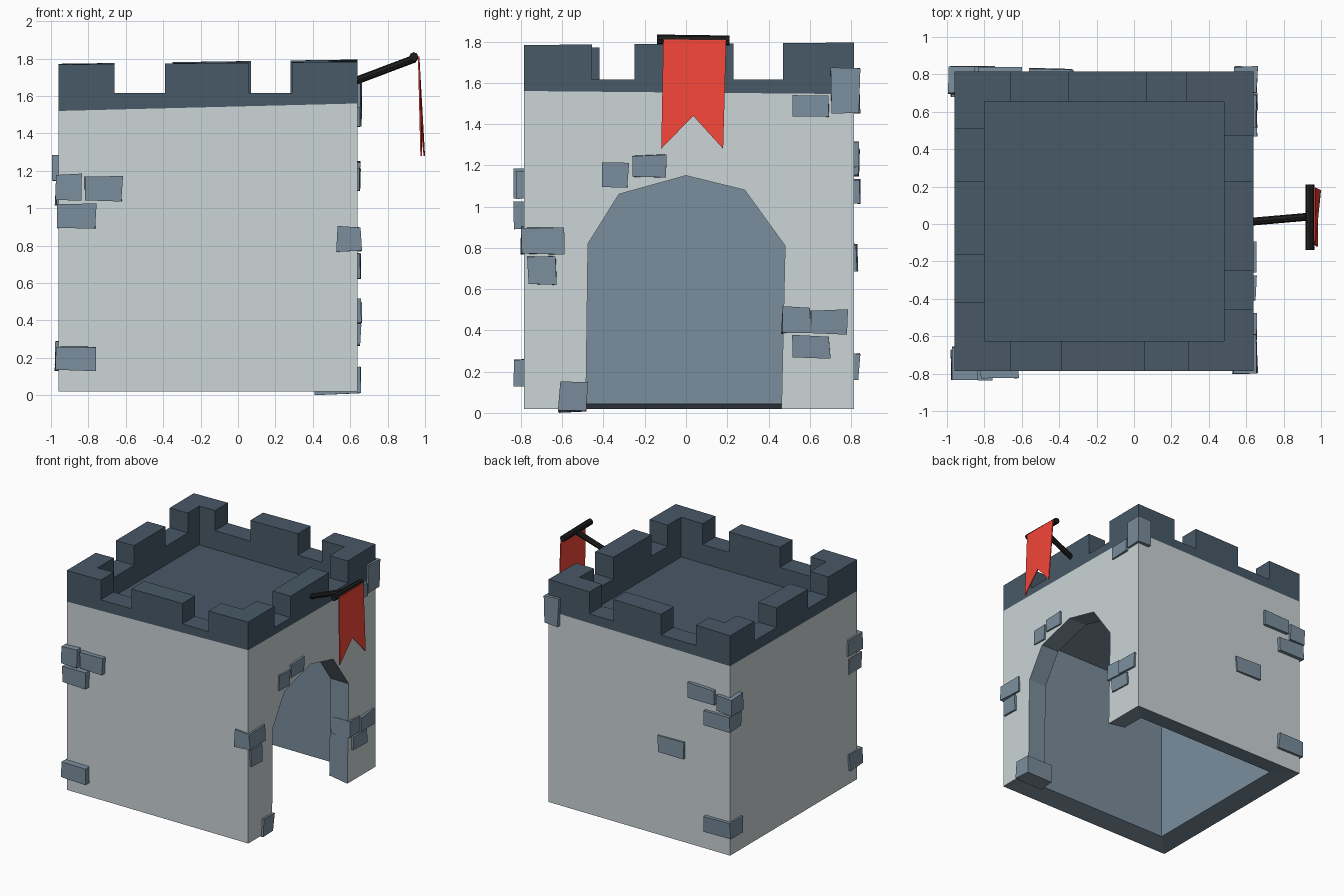
import bpy, bmesh, random
from mathutils import Vector

if "Cube" in bpy.data.objects:
    bpy.data.objects.remove(bpy.data.objects["Cube"])

random.seed(4)


def material(name, rgb):
    m = bpy.data.materials.new(name)
    m.diffuse_color = (*rgb, 1)
    m.use_nodes = True
    m.node_tree.nodes["Principled BSDF"].inputs["Base Color"].default_value = m.diffuse_color
    return m


PLASTER = material("plaster", (0.60, 0.66, 0.67))
SLATE = material("slate", (0.195, 0.27, 0.335))
DARK = material("dark_stone", (0.065, 0.10, 0.135))
RED = material("red_cloth", (0.90, 0.06, 0.04))
BLACK = material("black_iron", (0.012, 0.012, 0.012))
STONES = [PLASTER, SLATE, DARK]


def finish(name, bm, mats):
    bmesh.ops.recalc_face_normals(bm, faces=bm.faces)
    me = bpy.data.meshes.new(name)
    bm.to_mesh(me)
    bm.free()
    for m in mats:
        me.materials.append(m)
    ob = bpy.data.objects.new(name, me)
    bpy.context.collection.objects.link(ob)
    return ob


def add_box(bm, x0, x1, y0, y1, z0, z1, jitter=0.0, mat=0):
    v = [bm.verts.new((x + random.uniform(-jitter, jitter),
                       y + random.uniform(-jitter, jitter),
                       z + random.uniform(-jitter, jitter)))
         for z in (z0, z1) for x, y in ((x0, y0), (x1, y0), (x1, y1), (x0, y1))]
    for f in ((0, 1, 2, 3), (4, 5, 6, 7), (0, 1, 5, 4), (1, 2, 6, 5), (2, 3, 7, 6), (3, 0, 4, 7)):
        bm.faces.new([v[i] for i in f]).material_index = mat


def add_prism(bm, points, offset, mat=0):
    a = [bm.verts.new(p) for p in points]
    b = [bm.verts.new(Vector(p) + Vector(offset)) for p in points]
    n = len(a)
    faces = [a, b] + [[a[i], a[(i + 1) % n], b[(i + 1) % n], b[i]] for i in range(n)]
    for f in faces:
        bm.faces.new(f).material_index = mat


X0, X1, Y0, Y1 = -0.96, 0.64, -0.785, 0.815
T = 0.16  # wall thickness

# Tower: plaster walls with a dark band above an uneven line
bm = bmesh.new()
corners = ((X0, Y0), (X1, Y0), (X1, Y1), (X0, Y1))
levels = ((0.02,) * 4, (1.52, 1.56, 1.545, 1.53), (1.768, 1.783, 1.795, 1.772))
rings = [[bm.verts.new((x, y, z)) for (x, y), z in zip(corners, lv)] for lv in levels]
for lower, upper, mat in ((rings[0], rings[1], 0), (rings[1], rings[2], 2)):
    for i in range(4):
        j = (i + 1) % 4
        bm.faces.new((lower[i], lower[j], upper[j], upper[i])).material_index = mat
bm.faces.new(rings[0]).material_index = 1
bm.faces.new(rings[2]).material_index = 2
tower = finish("tower", bm, STONES)


def cut(name, bm):
    cutter = finish(name, bm, STONES)
    cutter.hide_render = True
    cutter.display_type = 'WIRE'
    mod = tower.modifiers.new(name, 'BOOLEAN')
    mod.operation = 'DIFFERENCE'
    mod.solver = 'EXACT'
    mod.object = cutter


# Open-bottomed room
bm = bmesh.new()
add_box(bm, X0 + T, X1 - T, Y0 + T, Y1 - T, -0.2, 1.30, mat=1)
cut("room_cutter", bm)

# Bottom rim rises slightly towards the room
bm = bmesh.new()
base, top = [[bm.verts.new((x, y, z)) for x, y in ((X0 + d, Y0 + d), (X1 - d, Y0 + d),
                                                   (X1 - d, Y1 - d), (X0 + d, Y1 - d))]
             for d, z in ((-0.16, -0.004), (0.20, 0.05))]
for f in [base, top] + [[base[i], base[i - 1], top[i - 1], top[i]] for i in range(4)]:
    bm.faces.new(f).material_index = 1
cut("rim_cutter", bm)

# Faceted doorway arch
bm = bmesh.new()
arch = ((-0.487, -0.1), (-0.475, 0.82), (-0.325, 1.06), (0, 1.15),
        (0.285, 1.08), (0.48, 0.81), (0.46, -0.1))
add_prism(bm, [(0.3, y, z) for y, z in arch], (0.6, 0, 0), mat=1)
cut("arch_cutter", bm)

# Sunken roof floor inside the parapet
bm = bmesh.new()
add_box(bm, X0 + T, X1 - T, Y0 + T, Y1 - T, 1.465, 2.0, mat=2)
cut("roof_cutter", bm)

# Gaps between the battlements
bm = bmesh.new()
for a, b in ((-0.66, -0.39), (0.06, 0.29)):
    add_box(bm, a, b, -1.0, Y0 + T + 0.03, 1.615, 2.1, mat=2)
for a, b in ((-0.66, -0.35), (0.07, 0.28)):
    add_box(bm, a, b, Y1 - T - 0.03, 1.0, 1.615, 2.1, mat=2)
for a, b in ((-0.42, -0.165), (0.23, 0.51)):
    add_box(bm, -1.2, X0 + T + 0.03, a, b, 1.615, 2.1, mat=2)
for a, b in ((-0.455, -0.25), (0.23, 0.47)):
    add_box(bm, X1 - T - 0.03, 1.0, a, b, 1.615, 2.1, mat=2)
cut("battlement_cutter", bm)

# Loose bricks standing proud of the walls
bricks = {
    "front_brick": (
        (-0.975, -0.84, -0.835, -0.66, 1.045, 1.18), (-0.82, -0.62, -0.82, -0.72, 1.04, 1.17),
        (-0.97, -0.76, -0.835, -0.67, 0.89, 1.02), (-0.975, -0.765, -0.835, -0.67, 0.13, 0.26)),
    "door_side_brick": (
        (0.53, 0.658, -0.80, -0.585, 0.77, 0.90), (0.55, 0.652, -0.765, -0.63, 0.62, 0.76),
        (0.41, 0.652, -0.615, -0.48, 0.006, 0.15), (0.56, 0.652, -0.41, -0.28, 1.09, 1.21),
        (0.56, 0.65, -0.26, -0.095, 1.145, 1.25), (0.50, 0.655, 0.465, 0.605, 0.385, 0.515),
        (0.56, 0.658, 0.61, 0.78, 0.385, 0.50), (0.56, 0.657, 0.52, 0.695, 0.265, 0.375),
        (0.56, 0.655, 0.52, 0.69, 1.43, 1.54), (0.54, 0.66, 0.705, 0.84, 1.455, 1.67)),
    "back_brick": (
        (-0.992, -0.85, 0.70, 0.84, 1.15, 1.28), (-0.83, -0.60, 0.74, 0.84, 1.19, 1.31),
        (-0.975, -0.74, 0.69, 0.84, 1.01, 1.13), (-0.56, -0.33, 0.74, 0.83, 0.69, 0.82),
        (-0.975, -0.74, 0.68, 0.84, 0.16, 0.29)),
}
for name, boxes in bricks.items():
    for i, box in enumerate(boxes):
        bm = bmesh.new()
        add_box(bm, *box, jitter=0.006)
        finish(f"{name}_{i + 1}", bm, [SLATE])


# Banner pole and crossbar
def rod(name, p, q, radius):
    p, q = Vector(p), Vector(q)
    bm = bmesh.new()
    bmesh.ops.create_cone(bm, cap_ends=True, segments=8, radius1=radius, radius2=radius,
                          depth=(q - p).length)
    rot = (q - p).to_track_quat('Z', 'Y').to_matrix()
    bmesh.ops.rotate(bm, verts=bm.verts, matrix=rot)
    bmesh.ops.translate(bm, verts=bm.verts, vec=(p + q) / 2)
    return finish(name, bm, [BLACK])


rod("banner_pole", (0.60, 0.01, 1.67), (0.945, 0.04, 1.80), 0.021)
rod("banner_crossbar", (0.94, -0.14, 1.81), (0.94, 0.21, 1.805), 0.024)

# Swallow-tailed banner, split at the notch so each half can hang differently
bm = bmesh.new()
left = ((0.962, -0.11, 1.81), (0.962, 0.035, 1.81), (0.977, 0.035, 1.44), (0.975, -0.12, 1.28))
right = ((0.962, 0.035, 1.81), (0.962, 0.195, 1.81), (0.992, 0.18, 1.28), (0.977, 0.035, 1.44))
for half in (left, right):
    add_prism(bm, half, (0.008, 0, 0))
finish("banner", bm, [RED])
